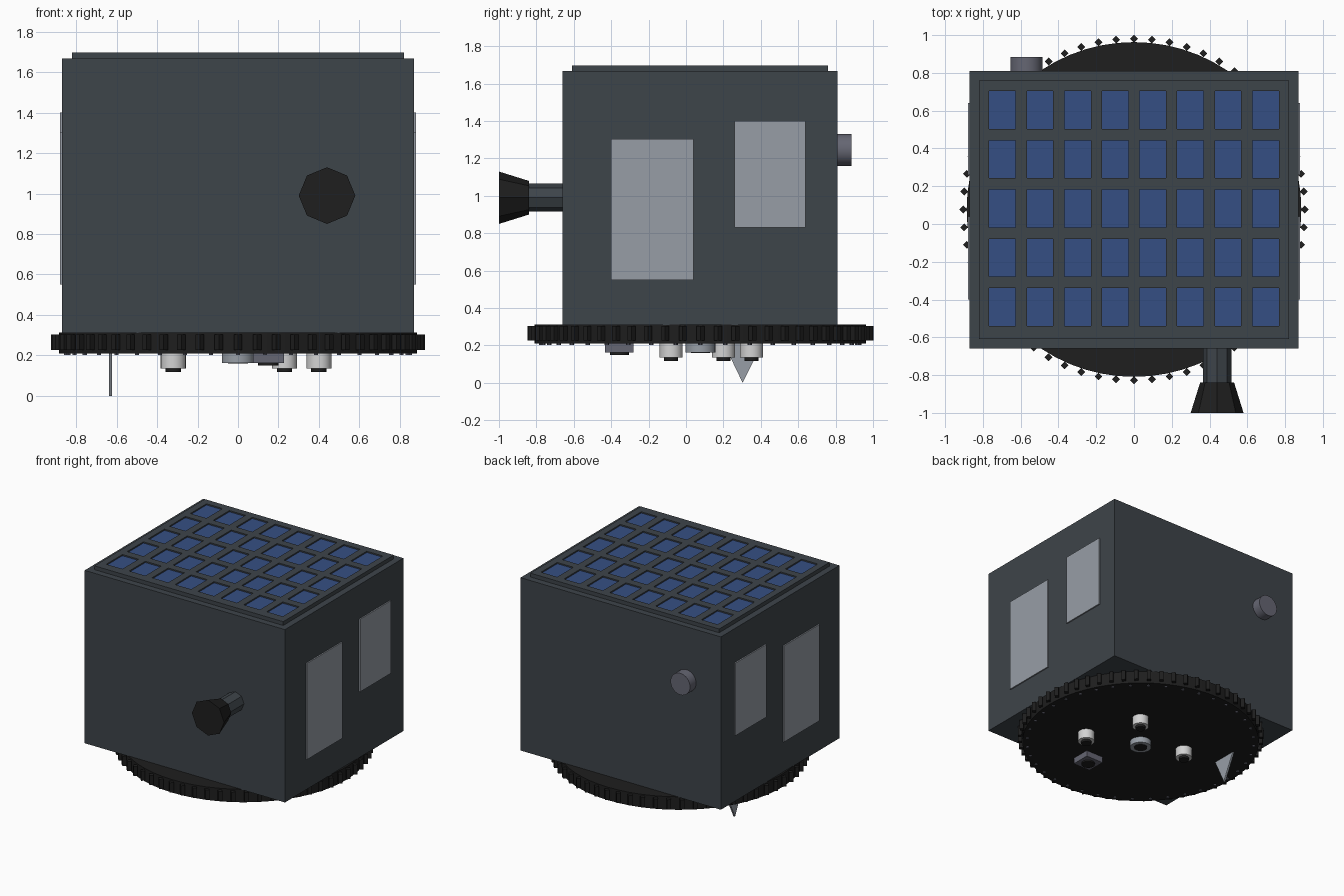
import bpy, bmesh
from math import cos, sin, pi
from mathutils import Matrix, Vector

cube = bpy.data.objects.get("Cube")
if cube:
    bpy.data.objects.remove(cube, do_unlink=True)


def material(name, rgb):
    m = bpy.data.materials.new(name)
    m.use_nodes = True
    color = (*rgb, 1)
    m.diffuse_color = color
    m.node_tree.nodes["Principled BSDF"].inputs["Base Color"].default_value = color
    return m


BODY = material("slate grey", (0.048, 0.058, 0.068))
BLACK = material("matte black", (0.013, 0.013, 0.013))
PANEL = material("light grey", (0.31, 0.34, 0.38))
BLUE = material("solar blue", (0.036, 0.078, 0.23))
STEEL = material("dull violet grey", (0.13, 0.133, 0.17))
WHITE = material("off white", (0.65, 0.65, 0.65))


def finish(bm, name, mats, smooth=False):
    bmesh.ops.recalc_face_normals(bm, faces=bm.faces)
    me = bpy.data.meshes.new(name)
    bm.to_mesh(me)
    bm.free()
    for m in mats:
        me.materials.append(m)
    ob = bpy.data.objects.new(name, me)
    bpy.context.collection.objects.link(ob)
    if smooth:
        bpy.ops.object.select_all(action='DESELECT')
        ob.select_set(True)
        bpy.context.view_layer.objects.active = ob
        bpy.ops.object.shade_smooth_by_angle()
    return ob


def box(name, lo, hi, mat):
    lo, hi = Vector(lo), Vector(hi)
    bm = bmesh.new()
    bmesh.ops.create_cube(bm, size=1, matrix=Matrix.Translation((lo + hi) / 2)
                          @ Matrix.Diagonal((*(hi - lo), 1)))
    return finish(bm, name, [mat])


def add_cone(bm, start, end, r1, r2, sides):
    start, end = Vector(start), Vector(end)
    axis = end - start
    turn = axis.to_track_quat('Z', 'Y').to_matrix().to_4x4()
    bmesh.ops.create_cone(bm, cap_ends=True, segments=sides, radius1=r1, radius2=r2,
                          depth=axis.length,
                          matrix=Matrix.Translation((start + end) / 2) @ turn)


def cone(name, start, end, r1, r2, sides, mat, smooth=False):
    bm = bmesh.new()
    add_cone(bm, start, end, r1, r2, sides)
    return finish(bm, name, [mat], smooth)


def ring(name, count, radius, z0, z1, r, sides, mat):
    bm = bmesh.new()
    for i in range(count):
        a = 2 * pi * i / count
        x, y = radius * cos(a), HUB_Y + radius * sin(a)
        add_cone(bm, (x, y, z0), (x, y, z1), r, r, sides)
    return finish(bm, name, [mat])


HUB_Y = 0.077

# main body
box("body", (-0.87, -0.66, 0.31), (0.87, 0.81, 1.667), BODY)

# solar roof: a slab whose top is cut into sunken cells
xs, ys = [-0.82], [-0.61]
for i in range(8):
    c = 0.199 * (i - 3.5)
    xs += [c - 0.07, c + 0.07]
for j in range(5):
    c = 0.082 + 0.2606 * (j - 2)
    ys += [c - 0.1, c + 0.1]
xs.append(0.82)
ys.append(0.76)
bm = bmesh.new()
grid = [[bm.verts.new((x, y, 1.697)) for y in ys] for x in xs]
cells = []
for i in range(len(xs) - 1):
    for j in range(len(ys) - 1):
        f = bm.faces.new((grid[i][j], grid[i + 1][j], grid[i + 1][j + 1], grid[i][j + 1]))
        if i % 2 and j % 2:
            cells.append(f)
border = [e for e in bm.edges if e.is_boundary]
skirt = bmesh.ops.extrude_edge_only(bm, edges=border)["geom"]
for v in skirt:
    if isinstance(v, bmesh.types.BMVert):
        v.co.z = 1.66
bm.normal_update()
bmesh.ops.inset_individual(bm, faces=cells, thickness=0, depth=-0.01)
for f in cells:
    f.material_index = 1
finish(bm, "solar_roof", [BODY, BLUE])

# side panels
for side, s in (("left", 1), ("right", -1)):
    xa, xb = sorted((s * 0.865, s * 0.88))
    box(side + "_tall_panel", (xa, -0.4, 0.55), (xb, 0.04, 1.305), PANEL)
    box(side + "_short_panel", (xa, 0.26, 0.83), (xb, 0.64, 1.40), PANEL)

# base disc with teeth around it and bolts below
cone("base_disc", (0, HUB_Y, 0.21), (0, HUB_Y, 0.312), 0.886, 0.886, 64, BLACK, True)
ring("disc_teeth", 60, 0.904, 0.227, 0.303, 0.021, 4, BLACK)
ring("disc_bolts", 40, 0.85, 0.203, 0.215, 0.012, 6, STEEL)

# front horn
cone("horn_pipe", (0.44, -0.65, 0.99), (0.44, -0.85, 0.99), 0.075, 0.075, 8, BODY)
cone("horn", (0.44, -0.84, 0.99), (0.44, -1.0, 0.99), 0.09, 0.14, 8, BLACK)

# rear knob
cone("rear_knob", (-0.57, 0.80, 1.245), (-0.57, 0.885, 1.245), 0.085, 0.085, 32, STEEL, True)

# thrusters underneath
for n, (x, y) in enumerate(((0.4, -0.08), (0.23, 0.35), (-0.32, 0.2)), 1):
    cone(f"thruster_{n}", (x, y, 0.215), (x, y, 0.135), 0.062, 0.062, 24, WHITE, True)
    cone(f"thruster_tip_{n}", (x, y, 0.14), (x, y, 0.117), 0.038, 0.038, 24, BLACK, True)

# central port and square sensor underneath
cone("centre_port", (0, HUB_Y, 0.215), (0, HUB_Y, 0.163), 0.08, 0.08, 24, PANEL, True)
cone("centre_lens", (0, HUB_Y, 0.165), (0, HUB_Y, 0.16), 0.05, 0.05, 24, BLACK, True)
box("square_sensor", (0.073, -0.432, 0.162), (0.227, -0.28, 0.215), STEEL)
cone("sensor_lens", (0.15, -0.356, 0.165), (0.15, -0.356, 0.15), 0.05, 0.05, 24, BLACK, True)

# blade fin
bm = bmesh.new()
tri = bm.faces.new([bm.verts.new((-0.638, y, z)) for y, z in
                    ((0.2, 0.215), (0.41, 0.215), (0.303, 0))])
new = bmesh.ops.extrude_face_region(bm, geom=[tri])["geom"]
bmesh.ops.translate(bm, vec=(0.014, 0, 0),
                    verts=[v for v in new if isinstance(v, bmesh.types.BMVert)])
finish(bm, "blade_fin", [PANEL])
